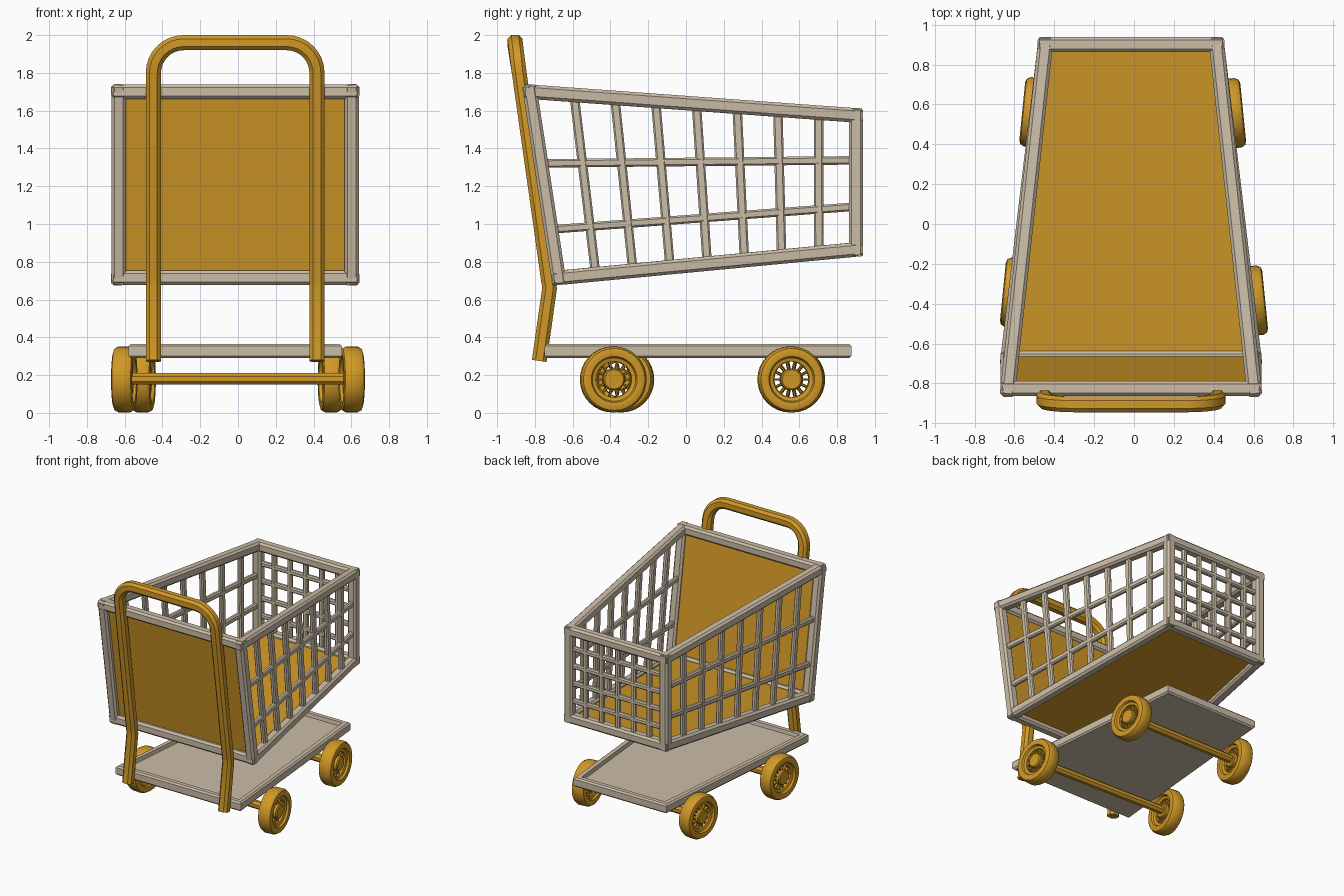
import bpy, bmesh, math
from mathutils import Vector, Matrix

cube = bpy.data.objects.get("Cube")
if cube:
    bpy.data.objects.remove(cube, do_unlink=True)

CX = -0.015  # centre line of basket, handle and tray


def material(name, color):
    m = bpy.data.materials.new(name)
    m.use_nodes = True
    m.diffuse_color = color
    m.node_tree.nodes["Principled BSDF"].inputs["Base Color"].default_value = color
    return m


BEIGE = material("warm beige", (0.60, 0.51, 0.39, 1))
ORANGE = material("amber orange", (0.64, 0.32, 0.02, 1))


def finish(name, bm, mat, smooth=False):
    bmesh.ops.recalc_face_normals(bm, faces=bm.faces[:])
    mesh = bpy.data.meshes.new(name)
    bm.to_mesh(mesh)
    bm.free()
    mesh.materials.append(mat)
    obj = bpy.data.objects.new(name, mesh)
    bpy.context.collection.objects.link(obj)
    if smooth:
        bpy.ops.object.select_all(action='DESELECT')
        obj.select_set(True)
        bpy.context.view_layer.objects.active = obj
        bpy.ops.object.shade_smooth_by_angle(angle=math.radians(40))
    return obj


def sweep(bm, path, ref, width, depth=None, chamfer=0.25):
    """Sweep a chamfered rectangle along a path; ref gives the depth direction."""
    w, d = width / 2, (depth or width) / 2
    c = min(w, d) * 2 * chamfer
    outline = [(w, c - d), (w, d - c), (w - c, d), (c - w, d),
               (-w, d - c), (-w, c - d), (c - w, -d), (w - c, -d)]
    rings = []
    for i, p in enumerate(path):
        t = (path[min(i + 1, len(path) - 1)] - path[max(i - 1, 0)]).normalized()
        u = t.cross(ref).normalized()
        v = u.cross(t)
        rings.append([bm.verts.new(p + u * a + v * b) for a, b in outline])
    for r, q in zip(rings, rings[1:]):
        for k in range(8):
            bm.faces.new((r[k], r[k - 1], q[k - 1], q[k]))
    bm.faces.new(rings[0])
    bm.faces.new(rings[-1])


def slab(bm, corners, offset):
    """Thin plate through four corners, thickened by an offset vector."""
    a = [bm.verts.new(p) for p in corners]
    b = [bm.verts.new(p + offset) for p in corners]
    bm.faces.new(a)
    bm.faces.new(b)
    for k in range(4):
        bm.faces.new((a[k], a[k - 1], b[k - 1], b[k]))


def basket(s, f, t):
    """Point on the basket: s -1..1 across, f 0..1 front to back, t 0..1 upward."""
    front = Vector((s * 0.617, -0.675 - 0.15 * t, 0.715 + 0.985 * t))
    back = Vector((s * 0.43, 0.90, 0.865 + 0.71 * t))
    return front.lerp(back, f) + Vector((CX, 0, 0))


X, Y, Z = Vector((1, 0, 0)), Vector((0, 1, 0)), Vector((0, 0, 1))

# Basket frame: twelve chamfered beams, run slightly past each corner
bm = bmesh.new()


def beam(a, b, ref):
    e = (b - a).normalized() * 0.028
    sweep(bm, [a - e, b + e], ref, 0.076, chamfer=0.2)


for s in (-1, 1):
    for e in (0, 1):
        beam(basket(s, 0, e), basket(s, 1, e), Z)
        beam(basket(s, e, 0), basket(s, e, 1), X)
for f in (0, 1):
    for t in (0, 1):
        beam(basket(-1, f, t), basket(1, f, t), Z)
finish("basket_frame", bm, BEIGE)

# Basket side grids
for s, name in ((-1, "right_grid"), (1, "left_grid")):
    bm = bmesh.new()
    for i in range(1, 8):
        sweep(bm, [basket(s, i / 8, 0), basket(s, i / 8 + 0.01, 1)], X, 0.05, 0.036)
    for a, b in ((0.26, 0.32), (0.615, 0.665)):
        sweep(bm, [basket(s, 0, a), basket(s, 1, b)], X, 0.045, 0.036)
    finish(name, bm, BEIGE)

# Basket back grid
bm = bmesh.new()
for i in range(1, 6):
    s = i / 3 - 1
    sweep(bm, [basket(s, 1, 0), basket(s, 1, 1)], Y, 0.04, 0.036)
for i in range(1, 5):
    sweep(bm, [basket(-1, 1, i / 5), basket(1, 1, i / 5)], Y, 0.04, 0.036)
finish("back_grid", bm, BEIGE)

# Solid front panel and floor
bm = bmesh.new()
slab(bm, [basket(-1, 0, 0), basket(1, 0, 0), basket(1, 0, 1), basket(-1, 0, 1)], Y * 0.015)
finish("front_panel", bm, ORANGE)
bm = bmesh.new()
slab(bm, [basket(-1, 0, 0), basket(1, 0, 0), basket(1, 1, 0), basket(-1, 1, 0)], Z * 0.015)
finish("basket_floor", bm, ORANGE)

# Handle: two bent legs joined by a rounded arch
bm = bmesh.new()
HALF, R, TOP = 0.433, 0.16, 1.96


def handle_point(x, z):
    return Vector((CX + x, -0.725 - 0.141 * (z - 0.68), z))


side = [Vector((CX + HALF, -0.777, 0.275)), handle_point(HALF, 0.66), handle_point(HALF, 0.70)]
for k in range(9):
    a = math.pi / 2 * k / 8
    side.append(handle_point(HALF - R + R * math.cos(a), TOP - R + R * math.sin(a)))
other = [Vector((2 * CX - p.x, p.y, p.z)) for p in reversed(side)]
sweep(bm, side + other, Y, 0.08, 0.078)
finish("handle", bm, ORANGE, True)

# Tapered lower tray with a raised rim
bm = bmesh.new()


def tray_outline(inset, z):
    return [Vector((CX + sx * (w - inset), y - sy * inset, z))
            for sx, sy, w, y in ((-1, -1, 0.565, -0.75), (1, -1, 0.565, -0.75),
                                 (1, 1, 0.42, 0.875), (-1, 1, 0.42, 0.875))]


loops = [[bm.verts.new(p) for p in tray_outline(i, z)] for i, z in
         ((0.012, 0.29), (0, 0.302), (0, 0.353), (0.012, 0.365), (0.045, 0.365), (0.05, 0.335))]
for a, b in zip(loops, loops[1:]):
    for k in range(4):
        bm.faces.new((a[k], a[k - 1], b[k - 1], b[k]))
bm.faces.new(loops[0])
bm.faces.new(loops[-1])
finish("lower_tray", bm, BEIGE)


# Wheels: lathed tyre, hub and spokes
def lathe(bm, profile, closed, n=32):
    rings = [[bm.verts.new((x, r * math.cos(2 * math.pi * k / n), r * math.sin(2 * math.pi * k / n)))
              for k in range(n)] for x, r in profile]
    for a, b in zip(rings, rings[1:] + rings[:1] if closed else rings[1:]):
        for k in range(n):
            bm.faces.new((a[k], a[k - 1], b[k - 1], b[k]))
    if not closed:
        bm.faces.new(rings[0])
        bm.faces.new(rings[-1])


def wheel(name, x, y, turn):
    bm = bmesh.new()
    half = [(0.03, 0.095), (0.036, 0.115), (0.052, 0.122), (0.056, 0.145), (0.05, 0.164), (0.03, 0.175)]
    lathe(bm, half + [(-a, r) for a, r in reversed(half)], True)
    lathe(bm, [(-0.045, 0.05), (-0.038, 0.057), (0.038, 0.057), (0.045, 0.05)], False)
    for k in range(14):
        a = 2 * math.pi * k / 14
        d = Vector((0, math.cos(a), math.sin(a)))
        sweep(bm, [d * 0.05, d * 0.1], X, 0.012, 0.04)
    obj = finish(name, bm, ORANGE, True)
    obj.matrix_world = Matrix.Translation((x, y, 0.177)) @ Matrix.Rotation(turn, 4, 'Z')


wheel("front_right_wheel", -0.602, -0.345, -0.1)
wheel("front_left_wheel", 0.602, -0.385, 0.1)
wheel("back_right_wheel", -0.505, 0.56, -0.1)
wheel("back_left_wheel", 0.492, 0.555, 0.1)

# Axles
for name, a, b in (("front_axle", (-0.6, -0.345), (0.6, -0.385)),
                   ("back_axle", (-0.5, 0.56), (0.49, 0.555))):
    bm = bmesh.new()
    sweep(bm, [Vector((*a, 0.18)), Vector((*b, 0.18))], Z, 0.06, chamfer=0.29)
    finish(name, bm, ORANGE, True)
